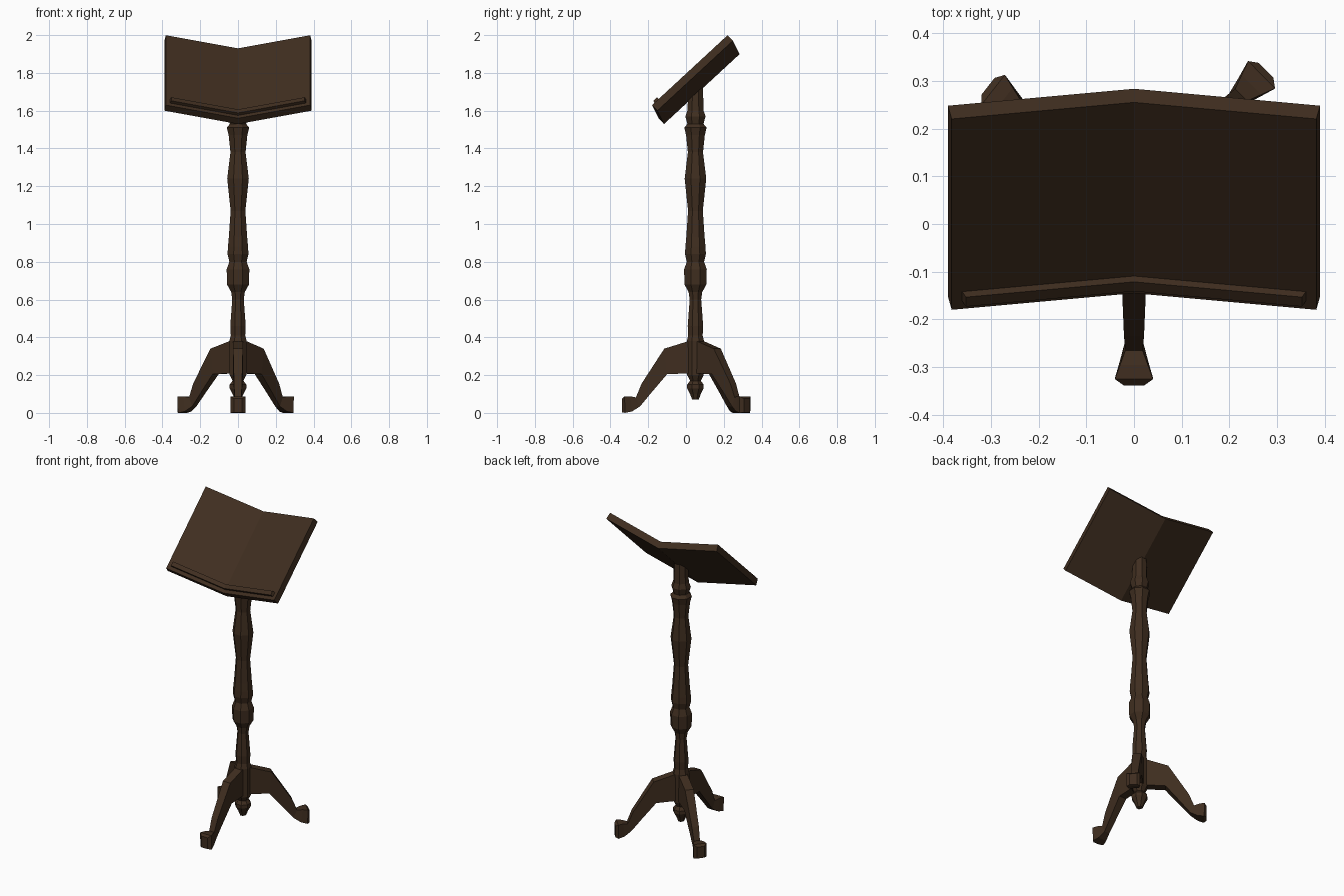
import bpy, bmesh
from math import sin, cos, pi, radians
from mathutils import Vector

if "Cube" in bpy.data.objects:
    bpy.data.objects.remove(bpy.data.objects["Cube"])

wood = bpy.data.materials.new("dark_wood")
wood.diffuse_color = (0.05, 0.027, 0.014, 1)
wood.use_nodes = True
wood.node_tree.nodes["Principled BSDF"].inputs["Base Color"].default_value = wood.diffuse_color
CY = 0.05  # y of the column axis


def loft(name, rings):
    """Skin equal-length closed rings of points and cap both ends."""
    bm = bmesh.new()
    vs = [[bm.verts.new(p) for p in ring] for ring in rings]
    n = len(vs[0])
    for a, b in zip(vs, vs[1:]):
        for i in range(n):
            j = (i + 1) % n
            bm.faces.new((a[i], a[j], b[j], b[i]))
    bm.faces.new(vs[0])
    bm.faces.new(vs[-1])
    bmesh.ops.recalc_face_normals(bm, faces=bm.faces)
    me = bpy.data.meshes.new(name)
    bm.to_mesh(me)
    bm.free()
    ob = bpy.data.objects.new(name, me)
    me.materials.append(wood)
    bpy.context.collection.objects.link(ob)
    return ob


# Turned column: (radius, z), eight flat sides
profile = [(.018, .07), (.03, .10), (.046, .13), (.046, .15), (.03, .17),
           (.046, .20), (.048, .38), (.040, .41), (.043, .46), (.032, .60),
           (.038, .64), (.061, .68), (.063, .76), (.048, .80), (.058, .84),
           (.056, .88), (.051, .93), (.041, 1.07), (.060, 1.24), (.042, 1.38),
           (.052, 1.47), (.062, 1.51), (.045, 1.53), (.056, 1.57), (.045, 1.60)]
SIDES = 8


def circle(r, z, slope=0):
    angles = [2 * pi * (i + .5) / SIDES for i in range(SIDES)]
    r *= 1.03
    return [(r * cos(a), CY + r * sin(a), z + slope * r * sin(a)) for a in angles]


# the top is cut at a slant to sit under the desk
loft("column", [circle(r, z) for r, z in profile] + [circle(.042, 1.69, .925)])

# Three curved legs: (top radius, top z, bottom radius, bottom z, half width)
leg = [(.02, .385, .02, .21, .026), (.165, .34, .15, .205, .026),
       (.285, .155, .235, .105, .021), (.315, .082, .293, .035, .018),
       (.345, .088, .335, .008, .029), (.375, .088, .373, 0, .04),
       (.388, .075, .388, .003, .022)]
for name, deg in (("front_leg", 270), ("back_right_leg", 44.5), ("back_left_leg", 142)):
    out = Vector((cos(radians(deg)), sin(radians(deg)), 0))
    side = Vector((-out.y, out.x, 0))
    base = Vector((0, CY, 0))
    rings = []
    for rt, zt, rb, zb, w in leg:
        top = base + out * rt + Vector((0, 0, zt))
        bot = base + out * rb + Vector((0, 0, zb))
        rings.append([top - side * w, top + side * w, bot + side * w, bot - side * w])
    loft(name, rings)

# Folded desk: s runs up the slope, h out of the reading face
UP = Vector((0, .735, .68))
NORMAL = Vector((0, -.68, .735))


def desk_point(x, s, h):
    fold = abs(x) / .385
    origin = Vector((0, -.145 - .035 * fold, 1.56 + .07 * fold))
    return origin + Vector((x, 0, 0)) + UP * s + NORMAL * h


def folded_board(name, half, flare, s0, s1, h0, h1):
    """Board across both wings; flare widens the back edge."""
    rings = []
    for x in (-1, 0, 1):
        f, b = x * half, x * (half + flare)
        rings.append([desk_point(f, s0, h1), desk_point(f, s1, h1),
                      desk_point(b, s1, h0), desk_point(b, s0, h0)])
    loft(name, rings)


folded_board("desk", .382, .008, 0, .544, -.042, 0)
folded_board("book_ledge", .352, .01, .022, .049, -.004, .018)
